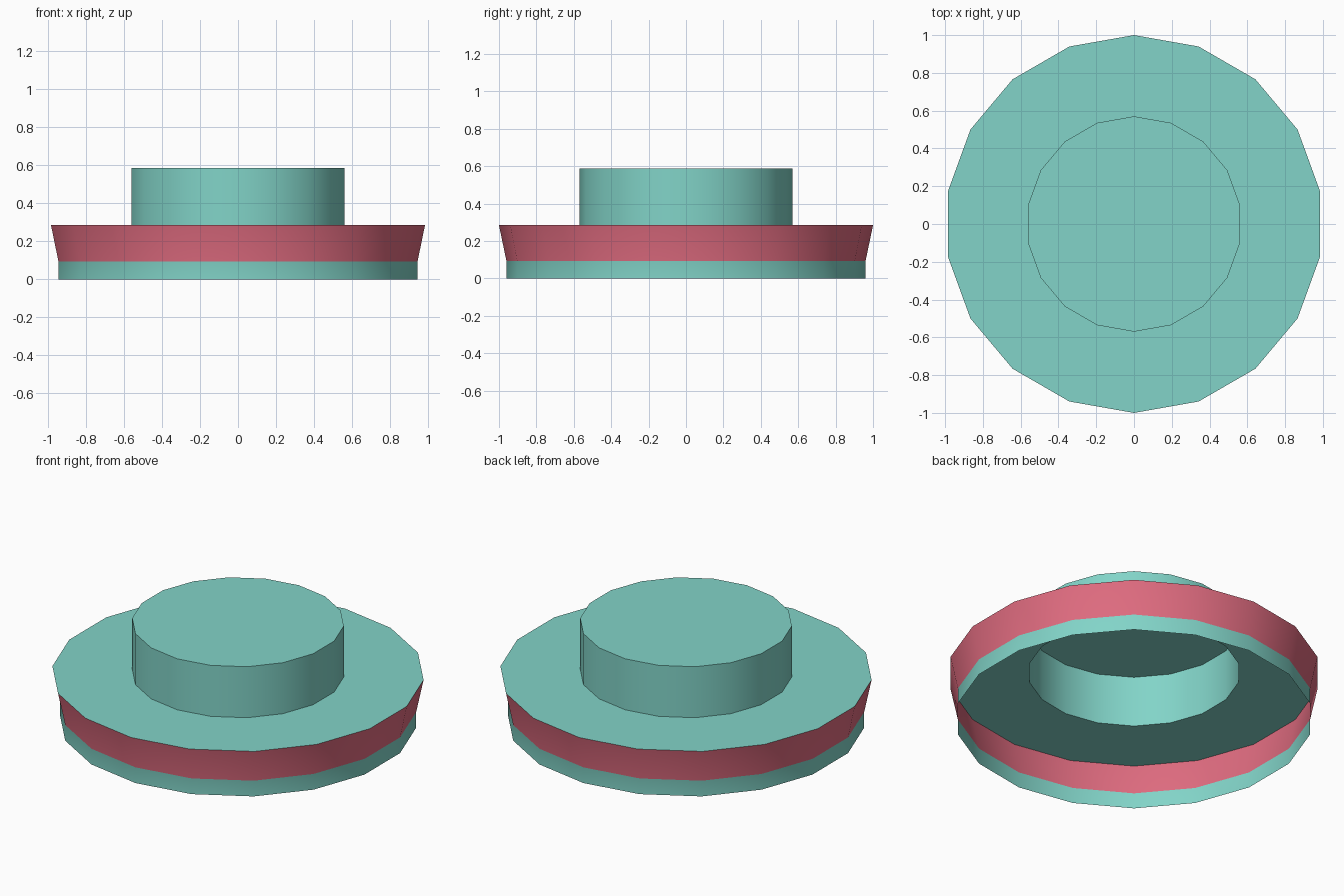
import bpy, bmesh, math

if "Cube" in bpy.data.objects:
    bpy.data.objects.remove(bpy.data.objects["Cube"])

SIDES = 18


def material(name, rgb):
    m = bpy.data.materials.new(name)
    m.diffuse_color = (*rgb, 1.0)
    m.use_nodes = True
    m.node_tree.nodes["Principled BSDF"].inputs["Base Color"].default_value = m.diffuse_color
    return m


teal = material("teal", (0.223, 0.658, 0.578))
red = material("rose red", (0.730, 0.147, 0.212))


def lathe(name, profile, mats, cap=False):
    """Spin (radius, z) points into an open shell; mats gives one slot per band."""
    bm = bmesh.new()
    rings = []
    for r, z in profile:
        ring = []
        for i in range(SIDES):
            a = math.pi / 2 + 2 * math.pi * i / SIDES
            ring.append(bm.verts.new((r * math.cos(a), r * math.sin(a), z)))
        rings.append(ring)
    for k, slot in enumerate(mats):
        lo, hi = rings[k], rings[k + 1]
        for i in range(SIDES):
            j = (i + 1) % SIDES
            f = bm.faces.new((lo[i], lo[j], hi[j], hi[i]))
            f.material_index = slot
    if cap:
        bm.faces.new(rings[-1])
    mesh = bpy.data.meshes.new(name)
    bm.to_mesh(mesh)
    bm.free()
    mesh.materials.append(teal)
    mesh.materials.append(red)
    ob = bpy.data.objects.new(name, mesh)
    bpy.context.collection.objects.link(ob)
    bpy.ops.object.select_all(action='DESELECT')
    ob.select_set(True)
    bpy.context.view_layer.objects.active = ob
    bpy.ops.object.shade_smooth_by_angle(angle=math.radians(35))
    return ob


# Wide base: teal foot, flared red band, flat teal top (open underneath)
lathe("flared_base", [(0.96, 0.0), (0.96, 0.093), (1.0, 0.285), (0.57, 0.285)],
      [0, 1, 0])

# Raised round centre, hollow and capped
lathe("raised_centre", [(0.57, 0.285), (0.57, 0.587)], [0], cap=True)
